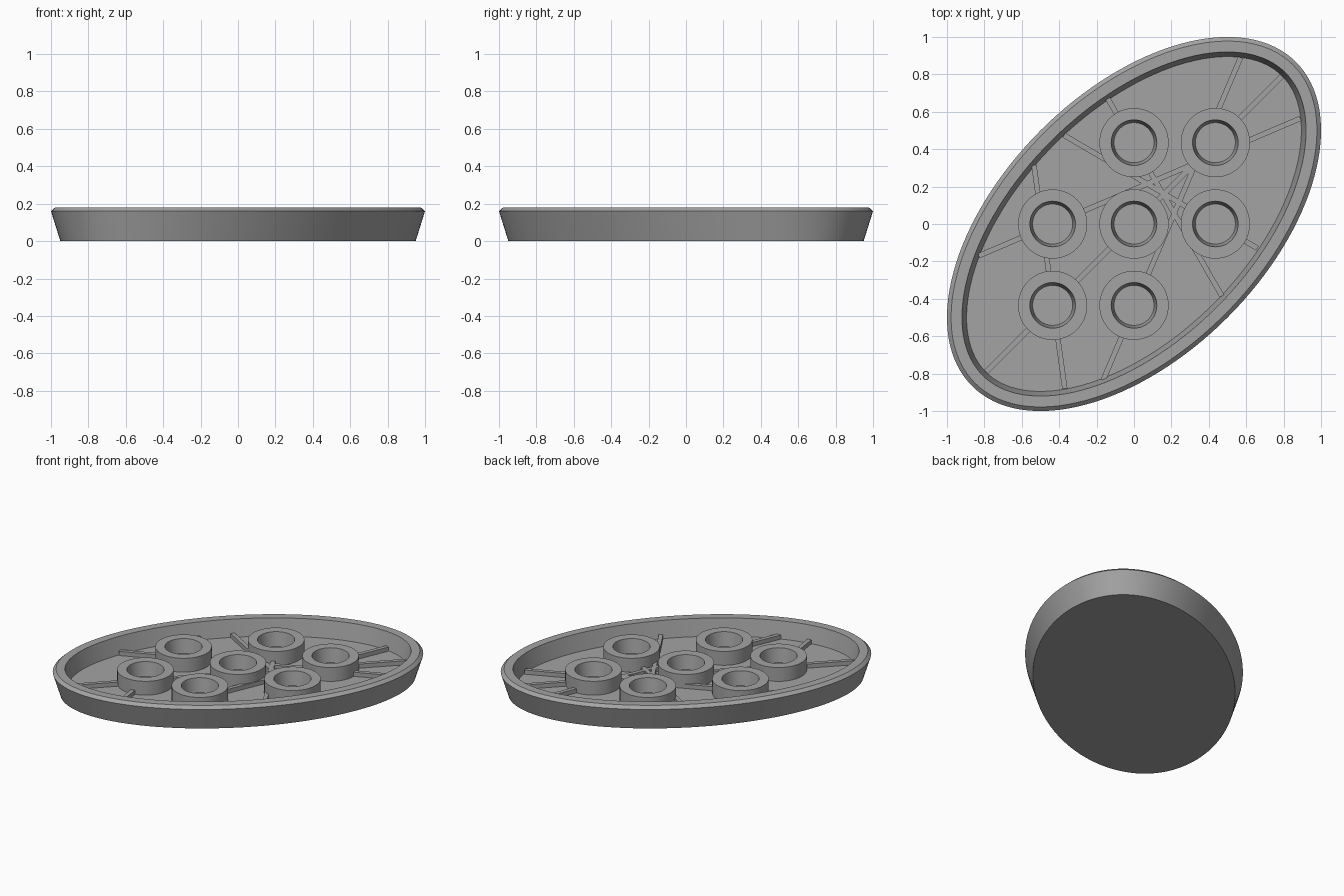
import bpy, math
from mathutils import Vector

if "Cube" in bpy.data.objects:
    bpy.data.objects.remove(bpy.data.objects["Cube"])

A, B = math.sqrt(1.5), math.sqrt(0.5)   # semi-axes of the diagonal ellipse
FLOOR, BOSS_TOP, RIB_TOP = 0.06, 0.16, 0.09
BOSS_R, HOLE_TOP, HOLE_LOW = 0.185, 0.122, 0.107

grey = bpy.data.materials.new("mid grey")
grey.diffuse_color = (0.37, 0.37, 0.37, 1)
grey.use_nodes = True
grey.node_tree.nodes["Principled BSDF"].inputs["Base Color"].default_value = grey.diffuse_color


def make_object(name, verts, faces, smooth=True):
    mesh = bpy.data.meshes.new(name)
    mesh.from_pydata(verts, [], faces)
    mesh.materials.append(grey)
    obj = bpy.data.objects.new(name, mesh)
    bpy.context.collection.objects.link(obj)
    if smooth:
        bpy.ops.object.select_all(action='DESELECT')
        obj.select_set(True)
        bpy.context.view_layer.objects.active = obj
        bpy.ops.object.shade_smooth_by_angle(angle=math.radians(25))
    return obj


def ellipse_ring(inset, z, n=128):
    """Ellipse turned 45 degrees and offset inwards along its normals."""
    ring = []
    for i in range(n):
        t = 2 * math.pi * i / n
        normal = Vector((math.cos(t) / A, math.sin(t) / B)).normalized()
        u = A * math.cos(t) - inset * normal.x
        v = B * math.sin(t) - inset * normal.y
        ring.append(((u - v) * math.sqrt(0.5), (u + v) * math.sqrt(0.5), z))
    return ring


def circle_ring(cx, cy, r, z, n=48):
    return [(cx + r * math.cos(2 * math.pi * i / n),
             cy + r * math.sin(2 * math.pi * i / n), z) for i in range(n)]


def loft(name, rings, caps):
    """Skin a list of rings, optionally capping the first and last."""
    n = len(rings[0])
    verts = [p for ring in rings for p in ring]
    faces = [(k * n + i, k * n + (i + 1) % n, (k + 1) * n + (i + 1) % n, (k + 1) * n + i)
             for k in range(len(rings) - 1) for i in range(n)]
    if caps:
        faces.append(tuple(reversed(range(n))))
        faces.append(tuple(range(len(verts) - n, len(verts))))
    return make_object(name, verts, faces)


# Shallow oval tray: underside, flared wall, chamfered rim, inner wall, floor
tray_profile = [(0.05, 0), (0, 0.16), (0.022, 0.18), (0.08, 0.18), (0.105, FLOOR)]
loft("tray", [ellipse_ring(d, z) for d, z in tray_profile], True)

# Seven round bosses with tapered holes
s = 0.435
bosses = [(0, 0), (s, 0), (-s, 0), (0, s), (0, -s), (s, s), (-s, -s)]
boss_profile = [(BOSS_R, FLOOR), (BOSS_R, BOSS_TOP), (HOLE_TOP, BOSS_TOP), (HOLE_LOW, FLOOR)]
for cx, cy in bosses:
    loft("boss", [circle_ring(cx, cy, r, z) for r, z in boss_profile], False)


def rib(p, q, half=0.014):
    """Straight low bar between two floor points."""
    side = (q - p).normalized().orthogonal() * half
    corners = [p - side, q - side, q + side, p + side]
    if (q - p).cross(side) < 0:
        corners.reverse()
    verts = [(c.x, c.y, z) for z in (FLOOR - 0.01, RIB_TOP) for c in corners]
    faces = [(3, 2, 1, 0), (4, 5, 6, 7)] + [(i, (i + 1) % 4, (i + 1) % 4 + 4, i + 4) for i in range(4)]
    make_object("floor_rib", verts, faces, False)


# Floor ribs run wall to wall and are interrupted by the bosses
chords = [((-0.79, -0.79), (0.79, 0.79)), ((-0.165, -0.835), (0.57, 0.89)),
          ((-0.83, -0.17), (0.89, 0.565)), ((-0.14, 0.67), (0.47, -0.385)),
          ((-0.375, 0.475), (0.66, -0.13)), ((-0.535, 0.315), (-0.37, -0.88))]
for start, end in chords:
    p, q = Vector(start), Vector(end)
    length, d = (q - p).length, (q - p).normalized()
    cursor, gaps = 0.0, []
    for c in bosses:
        along = (Vector(c) - p).dot(d)
        off = (Vector(c) - p - d * along).length
        if off < 0.165:
            half = math.sqrt(0.17 ** 2 - off ** 2)
            gaps.append((along - half, along + half))
    for lo, hi in sorted(gaps) + [(length, length)]:
        if lo - cursor > 0.01:
            rib(p + d * cursor, p + d * lo)
        cursor = max(cursor, hi)
